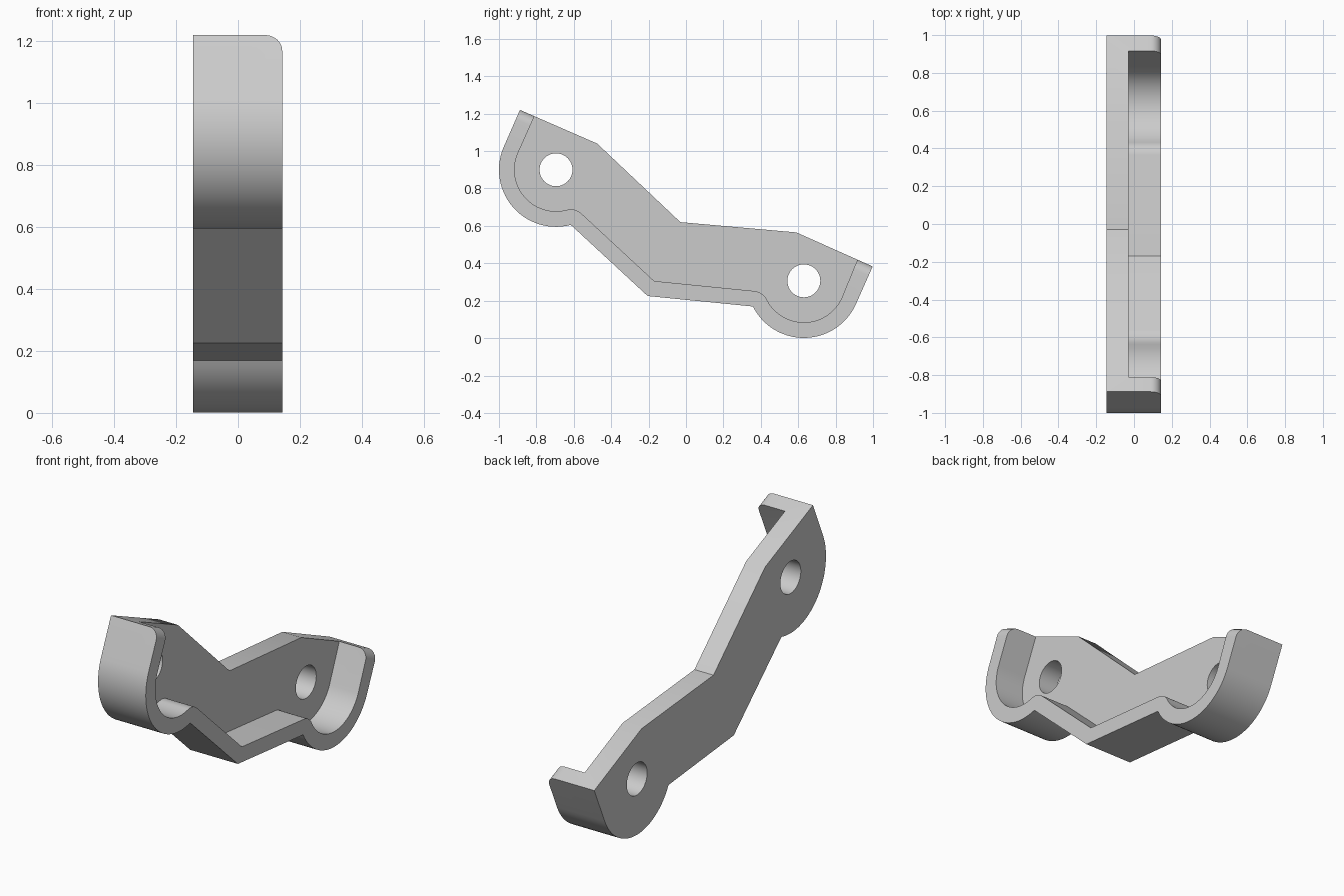
import bpy, bmesh
from math import sin, cos, radians, hypot
from mathutils import Vector

cube = bpy.data.objects.get("Cube")
if cube:
    bpy.data.objects.remove(cube)

BACK, FLOOR, FRONT = -0.145, -0.03, 0.143   # x levels of the bracket
RADIUS, WALL, HOLE = 0.305, 0.083, 0.088
UPPER, LOWER = (-0.695, 0.9), (0.63, 0.306)  # hole centres (y, z)


def arc(centre, r, start, end, steps=28):
    angles = [radians(start + (end - start) * i / steps) for i in range(steps + 1)]
    return [(centre[0] + r * cos(a), centre[1] + r * sin(a)) for a in angles]


def extend(tip, base, length):
    # Point beyond tip on the line from base
    d = Vector(tip) - Vector(base)
    return tuple(Vector(tip) + d.normalized() * length)


def prism(name, outline, x0, x1):
    bm = bmesh.new()
    face = bm.faces.new([bm.verts.new((x0, y, z)) for y, z in outline])
    ext = bmesh.ops.extrude_face_region(bm, geom=[face])
    moved = [v for v in ext["geom"] if isinstance(v, bmesh.types.BMVert)]
    bmesh.ops.translate(bm, verts=moved, vec=(x1 - x0, 0, 0))
    bmesh.ops.recalc_face_normals(bm, faces=bm.faces)
    mesh = bpy.data.meshes.new(name)
    bm.to_mesh(mesh)
    bm.free()
    obj = bpy.data.objects.new(name, mesh)
    bpy.context.collection.objects.link(obj)
    return obj


# Outer outline of the bent arm with two rounded ends
upper_arc = arc(UPPER, RADIUS, 156.5, 285)
lower_arc = arc(LOWER, RADIUS, 206.7, 336)
notch_a, notch_b = upper_arc[-1], lower_arc[0]
tip_a, tip_b = (-0.888, 1.22), (0.998, 0.383)
top = [(0.59, 0.565), (-0.03, 0.62), (-0.475, 1.04)]
bracket = prism("bracket", [tip_a] + upper_arc + [(-0.205, 0.225)] + lower_arc
                + [tip_b] + top, BACK, FRONT)

# Round the free corners of the flange
bm = bmesh.new()
bm.from_mesh(bracket.data)


def at_tip(v):
    return v.co.x > 0 and any(hypot(v.co.y - t[0], v.co.z - t[1]) < 1e-4
                              for t in (tip_a, tip_b))


def is_top(v):
    return v.co.x > 0 and any(hypot(v.co.y - t[0], v.co.z - t[1]) < 1e-4
                              for t in (top[0], top[-1]))


edges = [e for e in bm.edges if any(at_tip(v) for v in e.verts)
         and any(is_top(v) for v in e.verts)]
bmesh.ops.bevel(bm, geom=edges, offset=0.055, segments=8, profile=0.5,
                affect='EDGES')
bm.to_mesh(bracket.data)
bm.free()

# Recess leaving the back web and the curved flange
inner_a = arc(UPPER, RADIUS - WALL, 156.5, 285)
inner_b = arc(LOWER, RADIUS - WALL, 206.7, 336)
recess = (inner_a[:-1] + arc(notch_a, WALL, 105, 47, 10) + [(-0.17, 0.305)]
          + arc(notch_b, WALL, 84.4, 26.7, 10) + inner_b[1:])
recess += [extend((0.917, 0.42), inner_b[-1], 0.3),
           extend((-0.81, 1.187), inner_a[0], 0.3)]
cutters = [prism("recess_cutter", recess, FLOOR, FRONT + 0.1)]
for name, centre in (("upper", UPPER), ("lower", LOWER)):
    cutters.append(prism(name + "_hole_cutter", arc(centre, HOLE, 0, 360, 48)[:-1],
                         BACK - 0.1, FLOOR + 0.05))

# Cut, then remove the helpers
bpy.context.view_layer.objects.active = bracket
bracket.select_set(True)
for cutter in cutters:
    cutter.hide_render = True
    mod = bracket.modifiers.new("cut", 'BOOLEAN')
    mod.operation, mod.solver, mod.object = 'DIFFERENCE', 'EXACT', cutter
    bpy.ops.object.modifier_apply(modifier=mod.name)
    bpy.data.objects.remove(cutter)

# Plain grey finish
grey = bpy.data.materials.new("light grey")
grey.use_nodes = True
colour = (0.6, 0.6, 0.6, 1)
grey.diffuse_color = colour
grey.node_tree.nodes["Principled BSDF"].inputs["Base Color"].default_value = colour
bracket.data.materials.clear()
bracket.data.materials.append(grey)
bpy.ops.object.shade_smooth_by_angle(angle=radians(30))
